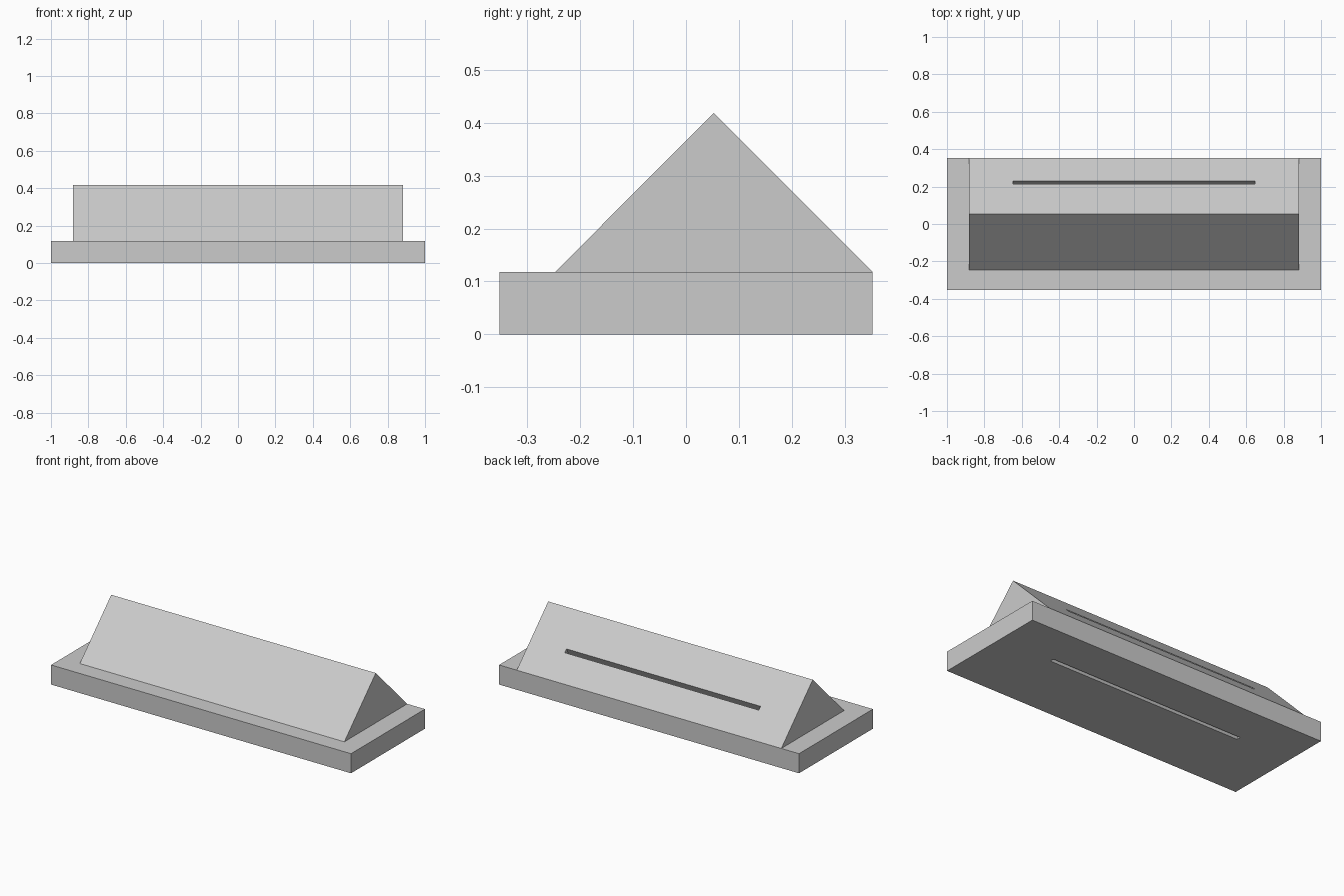
import bpy
import bmesh

if "Cube" in bpy.data.objects:
    bpy.data.objects.remove(bpy.data.objects["Cube"])

grey = bpy.data.materials.new("light grey")
grey.diffuse_color = (0.6, 0.6, 0.6, 1)
grey.use_nodes = True
grey.node_tree.nodes["Principled BSDF"].inputs["Base Color"].default_value = grey.diffuse_color


def extrude_x(name, profile, half):
    """Solid with a (y, z) profile, running from x = -half to x = half."""
    bm = bmesh.new()
    face = bm.faces.new([bm.verts.new((-half, y, z)) for y, z in profile])
    out = bmesh.ops.extrude_face_region(bm, geom=[face])
    verts = [v for v in out["geom"] if isinstance(v, bmesh.types.BMVert)]
    bmesh.ops.translate(bm, verts=verts, vec=(2 * half, 0, 0))
    bmesh.ops.recalc_face_normals(bm, faces=bm.faces)
    mesh = bpy.data.meshes.new(name)
    bm.to_mesh(mesh)
    bm.free()
    mesh.materials.append(grey)
    obj = bpy.data.objects.new(name, mesh)
    bpy.context.collection.objects.link(obj)
    return obj


def combine(target, other, operation):
    """Apply a boolean and remove the helper solid."""
    mod = target.modifiers.new(operation.lower(), 'BOOLEAN')
    mod.object = other
    mod.operation = operation
    mod.solver = 'EXACT'
    bpy.context.view_layer.objects.active = target
    bpy.ops.object.modifier_apply(modifier=mod.name)
    bpy.data.objects.remove(other)


# Flat base slab
block = extrude_x("base_with_ridge", [(-0.352, 0), (0.352, 0), (0.352, 0.118), (-0.352, 0.118)], 1.0)

# Triangular ridge, flush with the back of the base
ridge = extrude_x("ridge", [(-0.247, 0.118), (0.352, 0.118), (0.0525, 0.418)], 0.882)
combine(block, ridge, 'UNION')

# Narrow leaning slot from the back slope through the underside
y_bottom, lean, half_width = 0.093, 0.52, 0.0125
z0, z1 = -0.1, 0.4
slot = extrude_x("slot_cutter", [
    (y_bottom + lean * z0 - half_width, z0),
    (y_bottom + lean * z0 + half_width, z0),
    (y_bottom + lean * z1 + half_width, z1),
    (y_bottom + lean * z1 - half_width, z1),
], 0.647)
slot.hide_render = True
combine(block, slot, 'DIFFERENCE')
